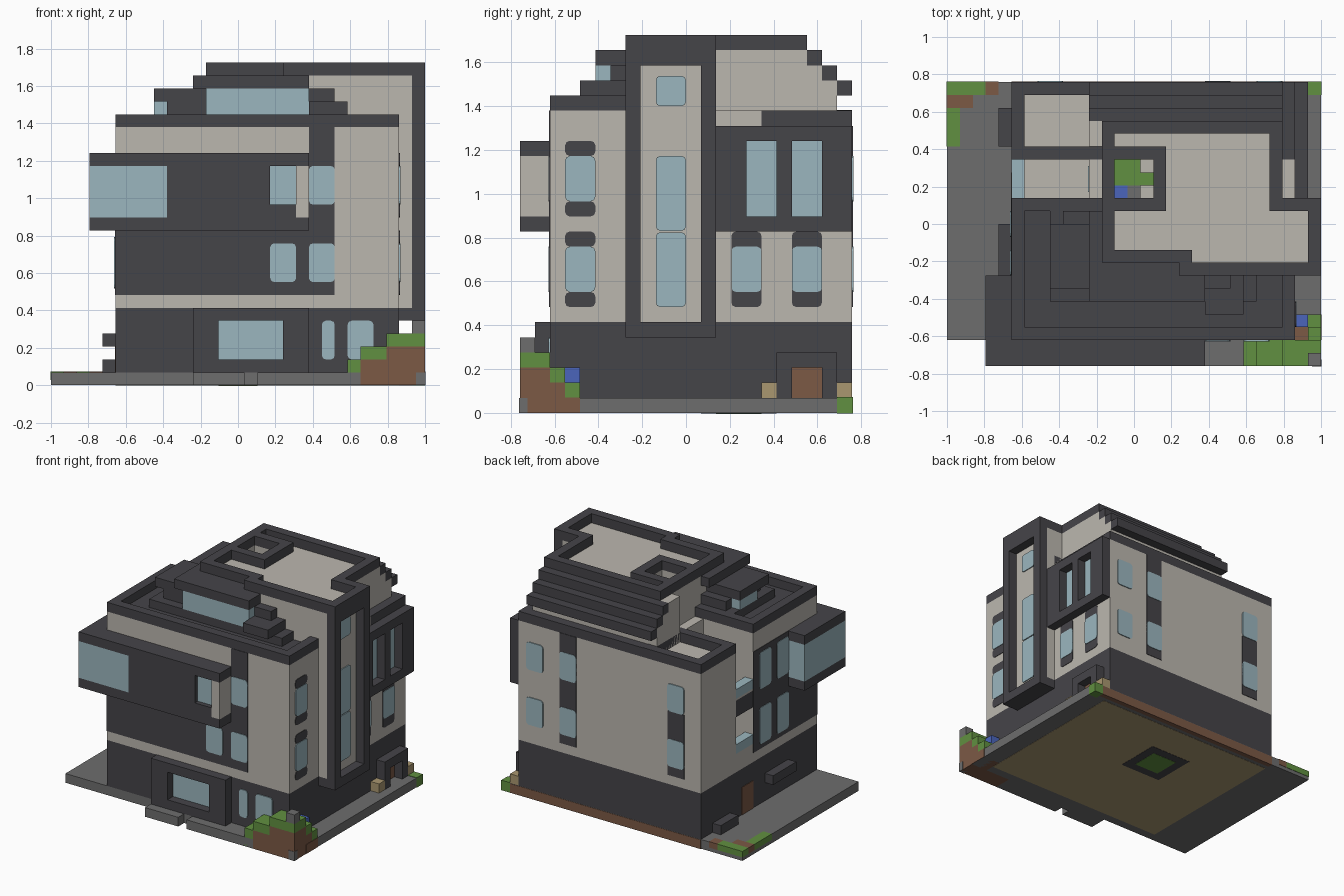
import bpy
import bmesh
from mathutils import Vector

cube = bpy.data.objects.get("Cube")
if cube:
    bpy.data.objects.remove(cube, do_unlink=True)

UNIT = 2 / 29                       # one block of the building grid
ORIGIN = Vector((14.5, 11, 0))
PALETTE = {
    "dark": (.06, .058, .066), "beige": (.5, .475, .43),
    "glass": (.33, .47, .52), "paving": (.155, .155, .155),
    "grass": (.12, .28, .052), "earth": (.2, .1, .06),
    "flower": (.07, .13, .5), "sand": (.4, .31, .16),
}
materials = {}
for label, rgb in PALETTE.items():
    m = bpy.data.materials.new(label)
    m.use_nodes = True
    m.diffuse_color = (*rgb, 1)
    m.node_tree.nodes["Principled BSDF"].inputs["Base Color"].default_value = (*rgb, 1)
    materials[label] = m


def box(name, colour, x, y, z, round_axis=None):
    """Block between grid coordinates; optionally rounds edges along one axis."""
    bm = bmesh.new()
    bmesh.ops.create_cube(bm, size=1)
    low, high = (Vector(c) for c in zip(x, y, z))
    for v in bm.verts:
        v.co = Vector([l + (h - l) * (c + .5) for l, h, c in zip(low, high, v.co)])
        v.co = (v.co - ORIGIN) * UNIT
    if round_axis is not None:
        edges = [e for e in bm.edges
                 if abs((e.verts[0].co - e.verts[1].co).normalized()[round_axis]) > .9]
        bmesh.ops.bevel(bm, geom=edges, offset=UNIT * .3, segments=2,
                        profile=.5, affect='EDGES')
    mesh = bpy.data.meshes.new(name)
    bm.to_mesh(mesh)
    bm.free()
    mesh.materials.append(materials[colour])
    obj = bpy.data.objects.new(name, mesh)
    bpy.context.collection.objects.link(obj)
    return obj


def plate(name, colour, face, at, span, z, layer=1, rounded=False):
    """Thin painted panel lying on a wall."""
    axis = 0 if face in ("left", "right") else 1
    grow = .05 * layer * (1 if face in ("right", "back") else -1)
    depth = (min(at, at + grow), max(at, at + grow))
    x, y = (depth, span) if axis == 0 else (span, depth)
    box(name, colour, x, y, z, axis if rounded else None)


def window(name, face, at, span, z):
    plate(name, "glass", face, at, span, z, layer=2, rounded=True)


def ring(name, x, y, z):
    """Parapet one block wide around a rectangle."""
    for i, side in enumerate((x[0], x[1] - 1)):
        box(f"{name}_side_{i}", "dark", (side, side + 1), y, z)
    for i, side in enumerate((y[0], y[1] - 1)):
        box(f"{name}_end_{i}", "dark", (x[0] + 1, x[1] - 1), (side, side + 1), z)


# Paving and underside
box("ground_slab", "paving", (0, 29), (2, 22), (0, 1))
box("left_front_step", "paving", (11, 15), (0, 2), (0, 1))
box("right_front_step", "paving", (16, 24), (0, 2), (0, 1))
box("step_link", "paving", (15, 16), (1, 2), (0, 1))
box("underside", "sand", (5, 27), (3, 21), (-.02, .02))
box("underside_frame", "dark", (12, 17), (12, 17), (-.04, .02))
box("underside_lawn", "grass", (13, 16), (13, 16), (-.06, .02))
box("back_earth_edge", "earth", (5, 28), (21.5, 22.04), (-.04, .96))

# Planting at the corners
box("grass_back_right", "grass", (28, 29.04), (21, 22.04), (-.04, 1.05))
box("grass_back_left", "grass", (-.04, 3), (21, 22.04), (.4, 1.05))
box("earth_back_left", "earth", (3, 4), (21, 22.04), (.4, 1.05))
box("earth_left_patch", "earth", (-.04, 2), (20, 21), (.4, 1.05))
box("grass_left_patch", "grass", (-.04, 1), (17, 20), (.4, 1.05))
box("bank_low", "earth", (24, 29), (0, 2), (0, 2))
box("bank_high", "earth", (26, 29), (0, 2), (2, 3))
box("bank_side", "earth", (27, 29.04), (2, 4), (0, 1.02))
box("bank_side_top", "earth", (28, 29), (2, 3), (1, 2))
box("bush_left", "grass", (23, 24), (0, 2), (0, 2))
box("bush_middle", "grass", (24, 26), (0, 2), (2, 3))
box("bush_right", "grass", (26, 29), (0, 2), (3, 4))
box("bush_side", "grass", (28, 29), (2, 3), (2, 3))
box("bush_low", "grass", (28, 29), (3, 4), (1, 2))
box("flower_stem", "grass", (27, 28), (3, 4), (1, 2))
box("flower_head", "flower", (27, 28), (3, 4), (2, 3))
box("corner_post", "paving", (28, 29), (0, 1), (4, 5))
box("corner_stone", "paving", (28.3, 29.04), (-.04, .5), (0, 1))

# Ground floor with the framed shop window
box("base", "dark", (5, 27), (2, 22), (1, 6))
box("bay_left", "dark", (11, 13), (1, 2), (1, 6))
box("bay_right", "dark", (18, 20), (1, 2), (1, 6))
box("bay_sill", "dark", (13, 18), (1, 2), (1, 2))
box("bay_head", "dark", (13, 18), (1, 2), (5, 6))
plate("bay_window", "glass", "front", 2, (13, 18), (2, 5))
window("base_window_narrow", "front", 2, (21, 22), (2, 5))
window("base_window_wide", "front", 2, (23, 25), (2, 5))

# Side entrance and left canopies
for i, post in enumerate((17, 20)):
    box(f"door_post_{i}", "dark", (27, 28), (post, post + 1), (1, 3))
box("door_lintel", "dark", (27, 28), (17, 21), (3, 4))
plate("side_door", "earth", "right", 27, (18, 20), (1, 3))
for i, spot in enumerate((16, 21)):
    box(f"sand_block_{i}", "sand", (27, 28), (spot, spot + 1), (1, 2))
box("left_canopy", "dark", (4, 5), (7, 11), (3, 4))
box("left_bench", "dark", (4, 5), (17, 20), (1, 2))
plate("left_door", "earth", "left", 5, (13, 15), (1, 4))

# Main beige walls
box("front_body", "beige", (5, 27), (2, 13), (6, 20))
box("middle_body", "beige", (11, 27), (13, 16), (6, 20))
box("back_body", "beige", (5, 27), (16, 22), (6, 19))
box("back_body_top", "beige", (11, 26), (16, 21), (19, 20))
box("tower_body", "beige", (20, 28), (7, 13), (6, 24))

# Dark wall panels and windows of the front and left walls
plate("front_panel", "dark", "front", 2, (5, 22), (7, 18))
plate("front_panel_top", "dark", "front", 2, (20, 22), (18, 20))
plate("left_panel", "dark", "left", 5, (2, 13), (7, 18))
for floor, low in enumerate((8, 14)):
    window(f"front_window_a_{floor}", "front", 2, (17, 19), (low, low + 3))
    window(f"front_window_b_{floor}", "front", 2, (20, 22), (low, low + 3))
    window(f"left_window_a_{floor}", "left", 5, (10, 12), (low - .5, low + 3.5))
    window(f"left_window_b_{floor}", "left", 5, (7, 9), (low - .5, low + 3.5))
    window(f"back_window_{floor}", "back", 22, (24, 26), (low, low + 3))
    window(f"right_window_{floor}", "right", 27, (3, 5), (low, low + 3))
    for part, z in (("sill", low - 1), ("head", low + 3)):
        plate(f"right_{part}_{floor}", "dark", "right", 27, (3, 5), (z, z + 1), rounded=True)
plate("back_strip", "dark", "back", 22, (20, 22), (7, 19))
plate("back_strip_small", "dark", "back", 22, (7, 9), (7, 14))
for floor, low in enumerate((8, 14)):
    window(f"back_strip_window_{floor}", "back", 22, (20, 22), (low, low + 3))
    window(f"back_small_window_{floor}", "back", 22, (7, 9), (low, low + 3))
for i, y in enumerate((14, 18)):
    plate(f"rear_panel_{i}", "dark", "right", 27, (y, y + 2), (7, 12), rounded=True)
    window(f"rear_window_{i}", "right", 27, (y, y + 2), (8, 11))

# Overhanging corner box
for part, z in (("floor", (12, 13)), ("top", (17, 18))):
    box(f"overhang_{part}", "dark", (3, 20), (0, 2), z)
    box(f"overhang_{part}_left", "dark", (3, 5), (2, 7), z)
box("overhang_glass", "glass", (3, 9), (0, 2), (13, 17))
box("overhang_glass_left", "glass", (3, 5), (2, 7), (13, 17))
box("overhang_wall", "dark", (9, 17), (0, 2), (13, 17))
box("overhang_sill", "dark", (17, 19), (0, 2), (13, 14))
box("overhang_window", "glass", (17, 19), (.5, 2), (14, 17))
box("overhang_pier", "beige", (19, 20), (0, 2), (13, 17))

# Stair tower frame
box("tower_ledge", "dark", (27, 29), (7, 13), (5, 6))
for i, y in enumerate((7, 12)):
    box(f"tower_column_{i}", "dark", (28, 29), (y, y + 1), (6, 25))
box("tower_head", "dark", (28, 29), (8, 12), (23, 25))
for i, z in enumerate(((7, 11.95), (12.05, 17), (20.3, 22.3))):
    window(f"tower_window_{i}", "right", 28, (9, 11), z)

# Framed box on the rear right wall
for i, y in enumerate(((13, 15), (17, 18), (20, 22))):
    box(f"frame_post_{i}", "dark", (27, 28), y, (13, 18))
box("frame_bottom", "dark", (27, 28), (13, 22), (12, 13))
box("frame_top", "dark", (27, 28), (13, 22), (18, 19))
for i, y in enumerate((15, 18)):
    plate(f"frame_window_{i}", "glass", "right", 27, (y, y + 2), (13, 18))

# Balconies on the left
box("lower_balcony", "beige", (5, 11), (13, 16), (6, 8))
box("upper_balcony", "dark", (5, 11), (13, 16), (12, 13.8))
box("upper_balcony_floor", "beige", (5, 11), (13, 16), (13.8, 14))
for i, z in enumerate((8, 14)):
    box(f"balcony_rail_{i}", "glass", (5, 6), (13, 16), (z, z + 1))
    plate(f"balcony_door_{i}", "glass", "left", 11, (13.5, 15.5), (z, z + 3))

# Lower roofs and terrace
box("front_roof", "dark", (6, 26), (3, 12), (20, 20.1))
ring("front_parapet", (5, 27), (2, 13), (20, 21))
ring("terrace_parapet", (5, 12), (16, 22), (19, 20.03))
box("back_parapet", "dark", (12, 27), (21, 22), (19, 20))
box("right_parapet", "dark", (26, 27), (13, 21), (19, 20))

# Upper storey around an open planted court
box("upper_left", "beige", (12, 13), (8, 19), (20, 24))
box("upper_right", "beige", (16, 26), (8, 19), (20, 24))
box("upper_front", "beige", (13, 16), (8, 13), (20, 24))
box("upper_back", "beige", (13, 16), (16, 19), (20, 24))
box("upper_link", "beige", (18, 20), (7, 8), (20, 24))
box("court_grass", "grass", (13, 15), (14, 16), (20, 20.2))
box("court_bush", "grass", (15, 16), (14, 15), (20, 20.2))
box("court_flower", "flower", (13, 14), (13, 14), (20, 20.2))
box("court_paving", "paving", (14, 15), (13, 14), (20, 20.2))
ring("court_parapet", (12, 17), (12, 17), (24, 25))
for i, (x, y) in enumerate((((12, 19), (8, 9)), ((18, 28), (7, 8)), ((12, 13), (9, 12)),
                            ((12, 13), (17, 19)), ((13, 26), (18, 19)),
                            ((25, 26), (13, 18)), ((25, 28), (12, 13)))):
    box(f"roof_parapet_{i}", "dark", x, y, (24, 25))

# Stepped back roof
box("back_attic", "beige", (11, 26), (19, 21), (20, 21))
for step in range(3):
    y = 21 - step
    z = 21 + step
    box(f"roof_step_{step}", "dark", (11, 26), (y, y + 1), (z, z + 1))
    if y > 19:
        box(f"attic_fill_{step}", "beige", (11, 26), (19, y), (z, z + 1))
box("attic_side", "beige", (11, 12), (17, 19), (20, 24))

# Stepped dormers on the front and left
box("dormer_base", "dark", (8, 24), (5, 12), (20, 21))
box("dormer_glass", "glass", (12, 20), (5, 8), (21, 23))
box("dormer_roof", "dark", (11, 20), (5, 8), (23, 24))
box("dormer_step_right_high", "dark", (20, 22), (6, 7), (22, 23))
box("dormer_step_right_low", "dark", (20, 23), (4, 7), (21, 22))
box("dormer_step_left_low", "dark", (9, 12), (6, 8), (21, 22))
box("left_dormer_glass", "glass", (8, 12), (8, 11), (21, 22))
box("left_dormer_roof", "dark", (8, 12), (6, 11), (22, 23))
box("left_dormer_step", "dark", (9, 12), (11, 12), (21, 22))
box("left_dormer_top", "dark", (11, 12), (8, 12), (23, 24))
